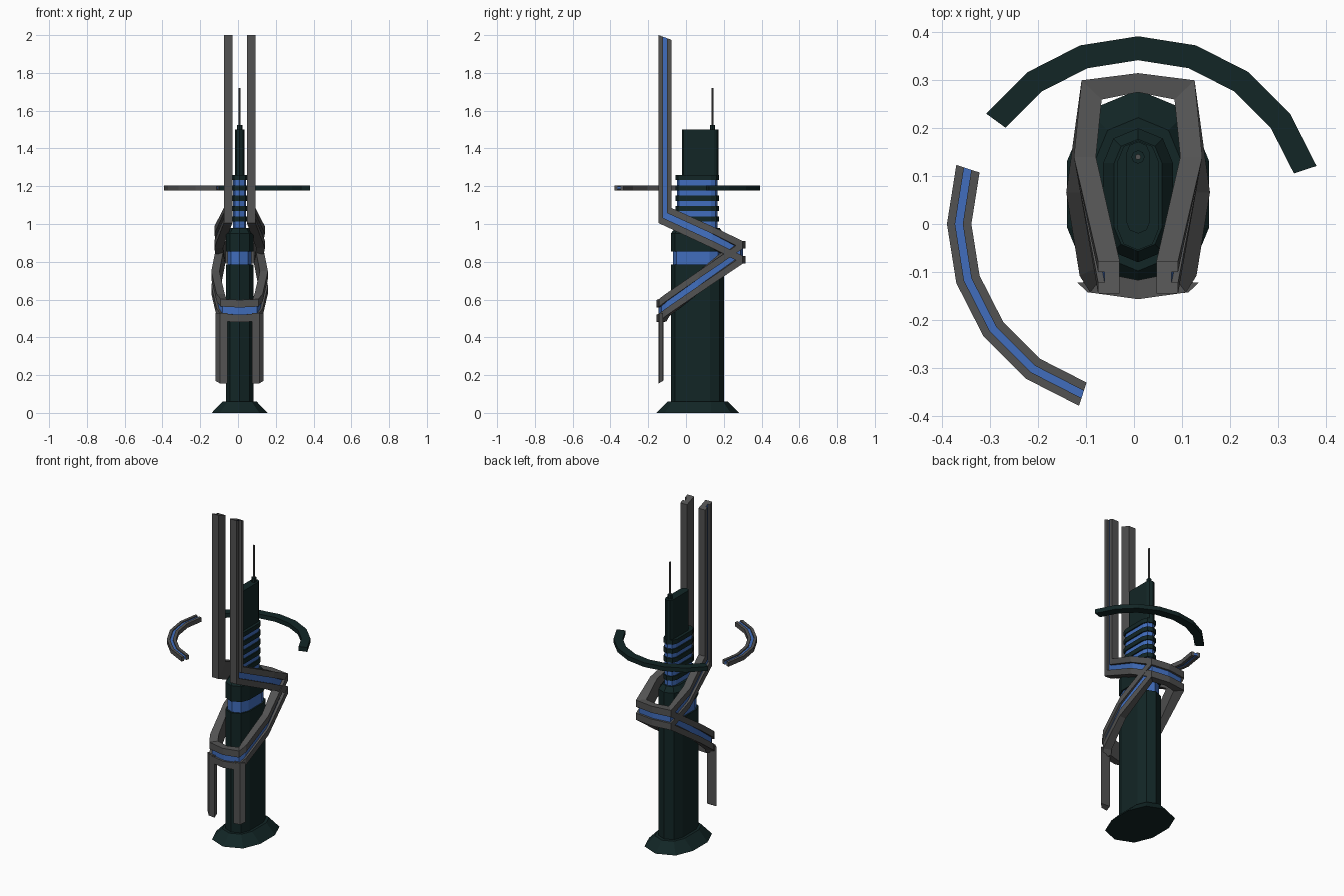
import bpy, bmesh, math
from mathutils import Vector

if "Cube" in bpy.data.objects:
    bpy.data.objects.remove(bpy.data.objects["Cube"])

CX = 0.0085  # x of the symmetry plane


def material(name, rgb):
    m = bpy.data.materials.new(name)
    m.diffuse_color = (*rgb, 1)
    m.use_nodes = True
    m.node_tree.nodes["Principled BSDF"].inputs["Base Color"].default_value = m.diffuse_color
    return m


DARK = material("dark teal", (0.006, 0.019, 0.019))
GREY = material("mid grey", (0.085, 0.085, 0.085))
BLUE = material("blue", (0.052, 0.155, 0.51))


def loft(name, sections, mats, stripe=None, cap_end=True, closed=False, mirror=False):
    """Skin a list of equal-length point loops; face column `stripe` gets the second material."""
    bm = bmesh.new()
    rows = [[bm.verts.new(p) for p in s] for s in sections]
    n = len(rows[0])
    for a, b in zip(rows, rows[1:]):
        for i in range(n):
            j = (i + 1) % n
            f = bm.faces.new((a[i], a[j], b[j], b[i]))
            f.material_index = 1 if i == stripe else 0
    bm.faces.new(rows[0])
    if cap_end:
        bm.faces.new(rows[-1])
    bmesh.ops.recalc_face_normals(bm, faces=bm.faces)
    me = bpy.data.meshes.new(name)
    bm.to_mesh(me)
    bm.free()
    for m in mats:
        me.materials.append(m)
    ob = bpy.data.objects.new(name, me)
    ob.location.x = CX
    bpy.context.collection.objects.link(ob)
    if mirror:
        ob.modifiers.new("Mirror", "MIRROR")
    return ob


def stadium(name, levels, y0, y1, mat):
    """Upright prism with a faceted stadium footprint; levels are (z, radius)."""
    def ring(z, r):
        pts = []
        for start, yc in ((0, y1), (math.pi, y0)):
            for k in range(5):
                a = start + k * math.pi / 4
                pts.append((r * math.cos(a), yc + r * math.sin(a), z))
        return pts
    return loft(name, [ring(z, r) for z, r in levels], [mat])


def channel(name, stations, cap_end=False):
    """Grooved beam; station = outer x, low (y, z), high (y, z), offset to the inner side (x, y)."""
    secs = []
    for x, lo, hi, off in stations:
        lo, hi = Vector((x, *lo)), Vector((x, *hi))
        inner = Vector((*off, 0))
        g1, g2 = lo.lerp(hi, 0.34), lo.lerp(hi, 0.66)
        d = inner * 0.3
        secs.append([lo, g1, g1 + d, g2 + d, g2, hi, hi + inner, lo + inner])
    return loft(name, secs, [GREY, BLUE], stripe=2, cap_end=cap_end, mirror=True)


# Foot and main column
stadium("foot", [(0, 0.148), (0.06, 0.09)], -0.008, 0.132, DARK)
stadium("column", [(0.05, 0.073), (0.785, 0.073)], -0.007, 0.127, DARK)
stadium("column_band", [(0.78, 0.064), (0.86, 0.064)], -0.005, 0.125, BLUE)
stadium("column_collar", [(0.855, 0.073), (0.95, 0.073), (0.98, 0.05)], -0.007, 0.127, DARK)

# Ringed neck
stadium("neck_core", [(0.97, 0.035), (1.245, 0.035)], -0.012, 0.132, BLUE)
for i in range(5):
    z = 1.013 + i * 0.055
    stadium(f"neck_ring_{i + 1}", [(z, 0.0425), (z + 0.027, 0.0425)], -0.012, 0.132, DARK)

# Upper tower and antenna
stadium("tower", [(1.25, 0.025), (1.5, 0.025)], 0.005, 0.147, DARK)


def rod(name, z0, z1, r, mat):
    loft(name, [[(r * math.cos(k * math.pi / 4), 0.14 + r * math.sin(k * math.pi / 4), z)
                 for k in range(8)] for z in (z0, z1)], [mat])


rod("antenna_socket", 1.49, 1.525, 0.014, DARK)
rod("antenna_mast", 1.52, 1.72, 0.006, GREY)

# Tall spires that bend back and join behind the column
channel("upper_frame", [
    (0.0835, (-0.145, 2.0), (-0.077, 1.975), (-0.045, 0)),
    (0.0835, (-0.145, 1.005), (-0.077, 1.085), (-0.045, 0)),
    (0.134, (0.14, 0.872), (0.14, 0.987), (-0.046, 0)),
    (0.118, (0.30, 0.79), (0.30, 0.91), (-0.042, -0.04)),
    (0.0, (0.315, 0.79), (0.315, 0.91), (0, -0.04)),
])

# Lower struts running down to the front bar
channel("lower_frame", [
    (0.118, (0.30, 0.79), (0.30, 0.91), (-0.042, -0.04)),
    (0.150, (0.066, 0.632), (0.066, 0.75), (-0.043, 0)),
    (0.122, (-0.108, 0.512), (-0.108, 0.63), (-0.043, 0.02)),
    (0.100, (-0.143, 0.485), (-0.143, 0.603), (-0.03, 0.04)),
    (0.0, (-0.157, 0.48), (-0.157, 0.598), (0, 0.04)),
])

# Hanging front legs
leg = [(0.0645, -0.146), (0.105, -0.143), (0.127, -0.122), (0.0645, -0.12)]
loft("front_legs", [[(x, y, 0.155 + (y + 0.146) * 0.6) for x, y in leg],
                    [(x, y, 0.53) for x, y in leg]], [GREY], mirror=True)


# Floating ring segments
def arc(name, a0, a1, r0, r1, z0, z1, mat):
    secs = []
    for deg in range(a0, a1 + 1, 18):
        c, s = math.cos(math.radians(deg)), math.sin(math.radians(deg))
        secs.append([(r * c, r * s, z) for r, z in ((r0, z0), (r1, z0), (r1, z1), (r0, z1))])
    loft(name, secs, [mat])


arc("back_ring_segment", 18, 144, 0.342, 0.392, 1.178, 1.204, DARK)
arc("front_ring_inner_rail", 162, 252, 0.348, 0.366, 1.178, 1.204, GREY)
arc("front_ring_outer_rail", 162, 252, 0.382, 0.399, 1.178, 1.204, GREY)
arc("front_ring_strip", 162, 252, 0.365, 0.383, 1.184, 1.198, BLUE)
